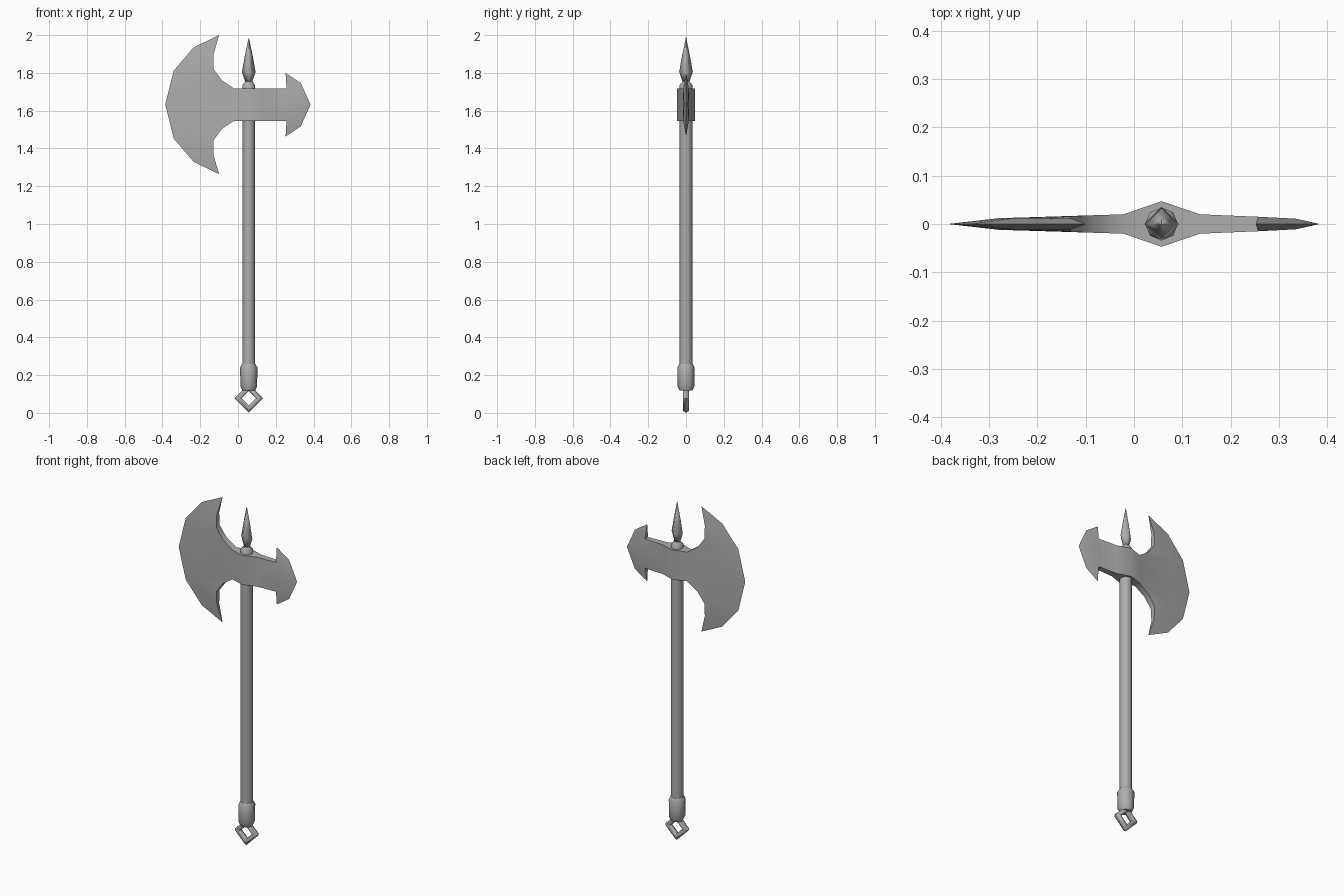
import bpy
import bmesh
import math

cube = bpy.data.objects.get("Cube")
if cube:
    bpy.data.objects.remove(cube, do_unlink=True)

AXIS = 0.057   # x of the shaft
MID = 1.632    # height of the head's centre line

steel = bpy.data.materials.new("grey steel")
steel.use_nodes = True
grey = (0.42, 0.42, 0.42, 1)
steel.diffuse_color = grey
steel.node_tree.nodes["Principled BSDF"].inputs["Base Color"].default_value = grey


def finish(bm, name, angle):
    bmesh.ops.remove_doubles(bm, verts=bm.verts, dist=0.0005)
    bmesh.ops.recalc_face_normals(bm, faces=bm.faces)
    mesh = bpy.data.meshes.new(name)
    bm.to_mesh(mesh)
    bm.free()
    mesh.materials.append(steel)
    obj = bpy.data.objects.new(name, mesh)
    bpy.context.collection.objects.link(obj)
    bpy.ops.object.select_all(action="DESELECT")
    obj.select_set(True)
    bpy.context.view_layer.objects.active = obj
    bpy.ops.object.shade_smooth_by_angle(angle=math.radians(angle))
    return obj


def lathe(name, profile, sides, angle):
    """Turn (radius, height) pairs around the shaft axis."""
    bm = bmesh.new()
    rings = []
    for r, z in profile:
        turn = [2 * math.pi * i / sides for i in range(sides)]
        rings.append([bm.verts.new((AXIS + r * math.cos(a), r * math.sin(a), z)) for a in turn])
    for low, high in zip(rings, rings[1:]):
        for i in range(sides):
            j = (i + 1) % sides
            bm.faces.new((low[i], low[j], high[j], high[i]))
    bm.faces.new(rings[0])
    bm.faces.new(rings[-1])
    return finish(bm, name, angle)


# Shaft, grip collar, knob and top spike
lathe("shaft", [(0.034, 0.2), (0.034, 1.71)], 8, 50)
lathe("pommel_collar", [(0.034, 0.118), (0.044, 0.14), (0.046, 0.24), (0.036, 0.258)], 8, 50)
lathe("top_knob", [(0.034, 1.70), (0.034, 1.735), (0.018, 1.755)], 8, 50)
lathe("top_spike", [(0.016, 1.745), (0.036, 1.805), (0.021, 1.89), (0.001, 1.985)], 4, 100)

# Diamond ring hanging under the pommel
bm = bmesh.new()
loops = []
for i in range(4):
    a = i * math.pi / 2
    loop = []
    for k in range(6):
        b = k * math.pi / 3
        r = 0.057 + 0.019 * math.cos(b)
        loop.append(bm.verts.new((AXIS + r * math.cos(a), 0.019 * math.sin(b), 0.077 + r * math.sin(a))))
    loops.append(loop)
for i in range(4):
    p, q = loops[i], loops[(i + 1) % 4]
    for k in range(6):
        m = (k + 1) % 6
        bm.faces.new((p[k], p[m], q[m], q[k]))
finish(bm, "pommel_ring", 70)

# Axe head: upper quarter points as (x, height above centre, half thickness)
points = {
    # cutting edge
    "e0": (-0.385, 0, 0), "e1": (-0.34, 0.18, 0), "e2": (-0.235, 0.303, 0), "e3": (-0.10, 0.368, 0),
    # blade body
    "a0": (-0.28, 0, 0.012), "a1": (-0.25, 0.14, 0.012), "a2": (-0.185, 0.24, 0.011),
    # concave rear of blade
    "i4": (-0.13, 0.265, 0.011), "i3": (-0.13, 0.19, 0.016), "i2": (-0.087, 0.13, 0.018),
    # neck, socket and rear arm
    "n1": (-0.022, 0.086, 0.02), "n0": (-0.022, 0, 0.02),
    "s1": (AXIS, 0.086, 0.047), "s0": (AXIS, 0, 0.047),
    "r1": (0.137, 0.086, 0.02), "r0": (0.137, 0, 0.02),
    "b1": (0.257, 0.086, 0.015), "b0": (0.257, 0, 0.015),
    # rear beak
    "k1": (0.252, 0.168, 0), "k2": (0.332, 0.115, 0), "k3": (0.384, 0, 0), "m0": (0.335, 0, 0.011),
}
faces = ("e0 e1 a1 a0,e1 e2 a2 a1,e2 e3 a2,a2 e3 i4,a2 i4 i3 a1,a1 i3 i2,a1 i2 n1,"
         "a0 a1 n1 n0,n0 n1 s1 s0,s0 s1 r1 r0,r0 r1 b1 b0,b0 b1 m0,b1 k1 k2 m0,m0 k2 k3")
rim = "e3 i4 i3 i2 n1 s1 r1 b1 k1".split()

bm = bmesh.new()


def vert(key, up, side):
    x, z, y = points[key]
    return bm.verts.new((x, side * y, MID + up * z))


for up in (1, -1):
    for side in (1, -1):
        for face in faces.split(","):
            bm.faces.new([vert(k, up, side) for k in face.split()])
    # Rim walls joining the two sides
    for p, q in zip(rim, rim[1:]):
        corners = [vert(p, up, 1), vert(q, up, 1), vert(q, up, -1)]
        if points[p][2] > 0:
            corners.append(vert(p, up, -1))
        if points[q][2] == 0:
            bm.verts.remove(corners.pop(2))
        bm.faces.new(corners)
finish(bm, "axe_head", 40)
